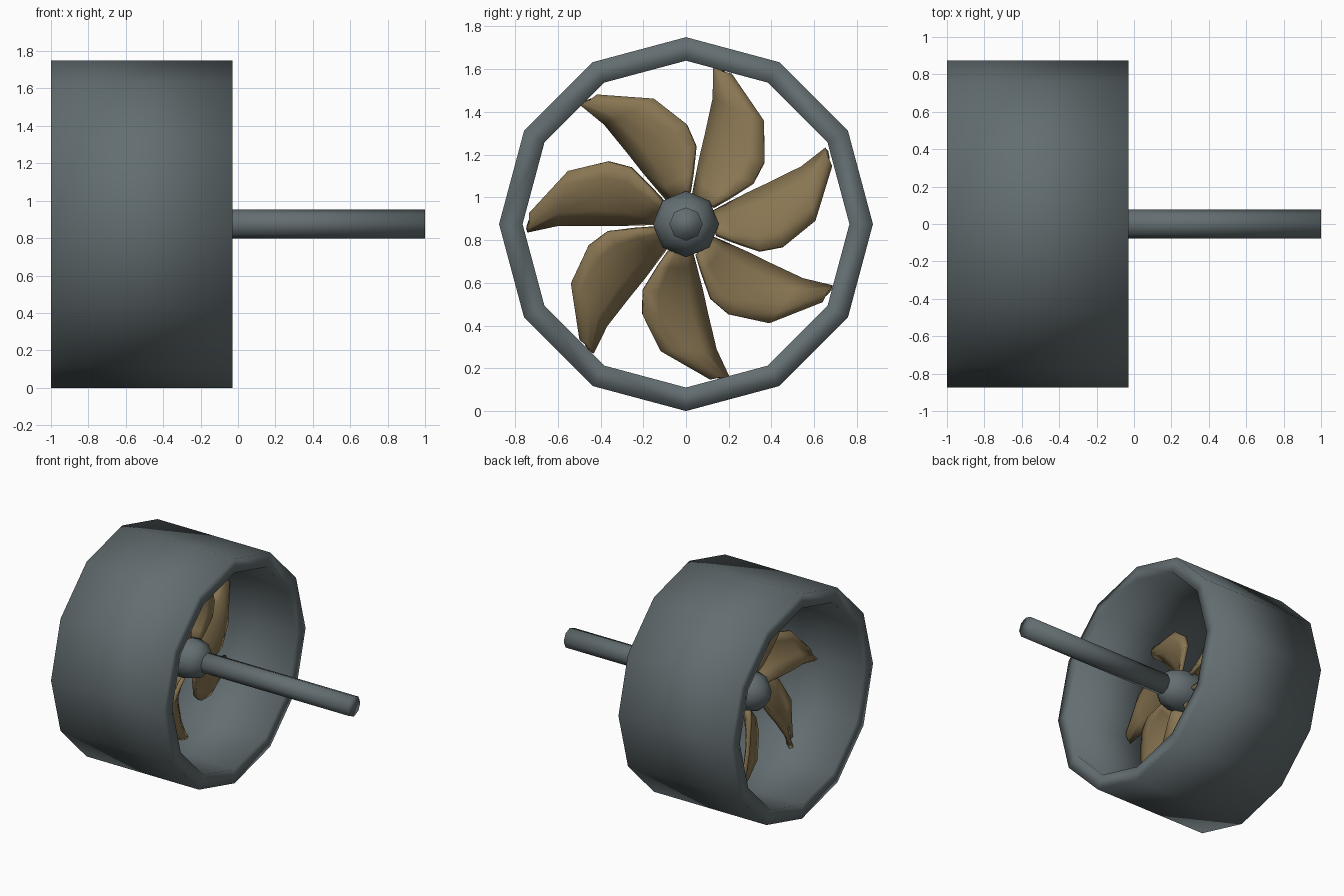
import bpy, bmesh, math
from mathutils import Matrix, Vector

if "Cube" in bpy.data.objects:
    bpy.data.objects.remove(bpy.data.objects["Cube"])

AXIS_Z = 0.875


def material(name, rgb):
    m = bpy.data.materials.new(name)
    m.use_nodes = True
    m.diffuse_color = (*rgb, 1)
    m.node_tree.nodes["Principled BSDF"].inputs["Base Color"].default_value = (*rgb, 1)
    return m


steel = material("slate_grey", (0.125, 0.155, 0.165))
bronze = material("bronze", (0.25, 0.18, 0.085))


def finish(bm, name, mat):
    bmesh.ops.recalc_face_normals(bm, faces=bm.faces)
    for f in bm.faces:
        f.smooth = True
    mesh = bpy.data.meshes.new(name)
    bm.to_mesh(mesh)
    bm.free()
    mesh.materials.append(mat)
    ob = bpy.data.objects.new(name, mesh)
    ob.location.z = AXIS_Z
    bpy.context.collection.objects.link(ob)
    return ob


def lathe(name, profile, sides, mat, closed=False):
    """Revolve (x, radius) points around the x axis, with a vertex at the top."""
    bm = bmesh.new()
    rings = []
    for x, r in profile:
        ring = []
        for i in range(sides):
            a = math.tau * i / sides
            ring.append(bm.verts.new((x, r * math.sin(a), r * math.cos(a))))
        rings.append(ring)
    pairs = list(zip(rings, rings[1:]))
    if closed:
        pairs.append((rings[-1], rings[0]))
    else:
        bm.faces.new(rings[0])
        bm.faces.new(rings[-1])
    for a, b in pairs:
        for i in range(sides):
            j = (i + 1) % sides
            bm.faces.new((a[i], a[j], b[j], b[i]))
    return finish(bm, name, mat)


# Twelve-sided duct
lathe("duct", [(-1, 0.875), (-0.03, 0.875), (-0.03, 0.765), (-1, 0.765)], 12, steel, closed=True)

# Drive shaft
lathe("shaft", [(-0.36, 0.078), (1, 0.078)], 8, steel)

# Hub with a rounded nose and a tapered shoulder
HUB_R = 0.155
hub = [(-0.55 - HUB_R * math.cos(a), HUB_R * math.sin(a))
       for a in (math.radians(d) for d in (3, 30, 60, 90))]
hub += [(-0.4 + HUB_R * math.sin(a), HUB_R * math.cos(a))
        for a in (math.radians(d) for d in (0, 30, 60))]
lathe("hub", hub, 8, steel)

# Swept blades: radius, convex edge (t, x), concave edge (t, x)
SECTIONS = [
    (0.13, -0.08, -0.42, 0.02, -0.56),
    (0.20, -0.13, -0.43, 0.04, -0.58),
    (0.31, -0.20, -0.45, 0.07, -0.59),
    (0.42, -0.205, -0.47, 0.095, -0.60),
    (0.59, -0.12, -0.52, 0.135, -0.60),
    (0.72, 0.115, -0.57, 0.195, -0.60),
]
COLUMNS = 4
THICK = 0.03


def blade(index):
    bm = bmesh.new()
    turn = Matrix.Rotation(math.tau * index / 7, 4, "X")
    grid = []
    for r, t0, x0, t1, x1 in SECTIONS:
        row = []
        for c in range(COLUMNS + 1):
            u = c / COLUMNS
            camber = 0.03 * math.sin(math.pi * u)
            p = Vector((x0 + (x1 - x0) * u + camber, t0 + (t1 - t0) * u, -r))
            row.append(bm.verts.new(turn @ p))
        grid.append(row)
    for a, b in zip(grid, grid[1:]):
        for c in range(COLUMNS):
            bm.faces.new((a[c], a[c + 1], b[c + 1], b[c]))
    ob = finish(bm, f"blade_{index + 1}", bronze)
    mod = ob.modifiers.new("thickness", "SOLIDIFY")
    mod.thickness = THICK
    mod.offset = 0


for k in range(7):
    blade(k)
